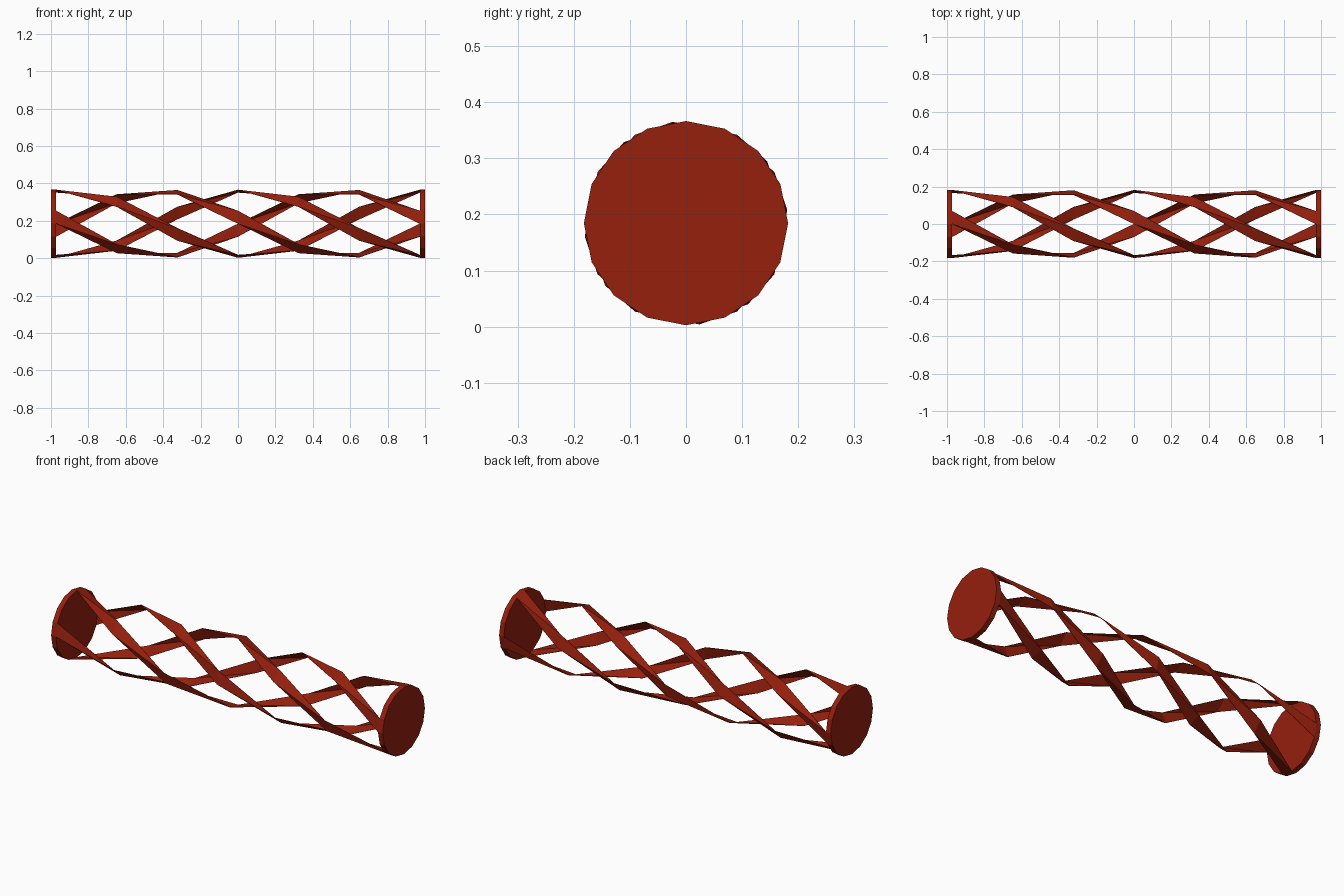
import bpy, bmesh, math

if "Cube" in bpy.data.objects:
    bpy.data.objects.remove(bpy.data.objects["Cube"])

R, ZC = 0.182, 0.1845       # cage radius and axis height
INNER, STEP = 0.972, math.radians(60)
SIDE = math.radians(22.5)   # one side of a 16-sided ring

red = bpy.data.materials.new("rust_red")
red.diffuse_color = (0.30, 0.014, 0.004, 1)
red.use_nodes = True
red.node_tree.nodes["Principled BSDF"].inputs["Base Color"].default_value = red.diffuse_color


def make(name, bm):
    bmesh.ops.recalc_face_normals(bm, faces=bm.faces)
    me = bpy.data.meshes.new(name)
    bm.to_mesh(me)
    bm.free()
    me.materials.append(red)
    ob = bpy.data.objects.new(name, me)
    bpy.context.collection.objects.link(ob)
    return ob


def point(x, a):
    return (x, R * math.cos(a), ZC + R * math.sin(a))


# End discs, 16-sided
for name, x0, x1 in (("left_end_disc", -1, -INNER), ("right_end_disc", INNER, 1)):
    bm = bmesh.new()
    rings = [[bm.verts.new(point(x, i * SIDE)) for i in range(16)] for x in (x0, x1)]
    for ring in rings:
        bm.faces.new(ring)
    for i in range(16):
        j = (i + 1) % 16
        bm.faces.new((rings[0][i], rings[0][j], rings[1][j], rings[1][i]))
    make(name, bm)

# Four twisted strips, one full turn in six segments, each folded outwards
for k in range(4):
    bm = bmesh.new()
    rows = []
    for s in range(7):
        a = k * math.pi / 2 + (s - 3) * STEP
        x = -INNER + s * INNER / 3
        rows.append([bm.verts.new(point(x, a - SIDE)), bm.verts.new(point(x, a))])
    for p, q in zip(rows, rows[1:]):
        bm.faces.new((p[0], p[1], q[0]))
        bm.faces.new((p[1], q[1], q[0]))
    ob = make(f"twisted_strip_{k + 1}", bm)
    # keep the outer surface on the cage radius and thicken inwards
    f = ob.data.polygons[0]
    outward = f.normal.y * f.center.y + f.normal.z * (f.center.z - ZC) > 0
    mod = ob.modifiers.new("thin_sheet", 'SOLIDIFY')
    mod.thickness = 0.002
    mod.offset = -1 if outward else 1
